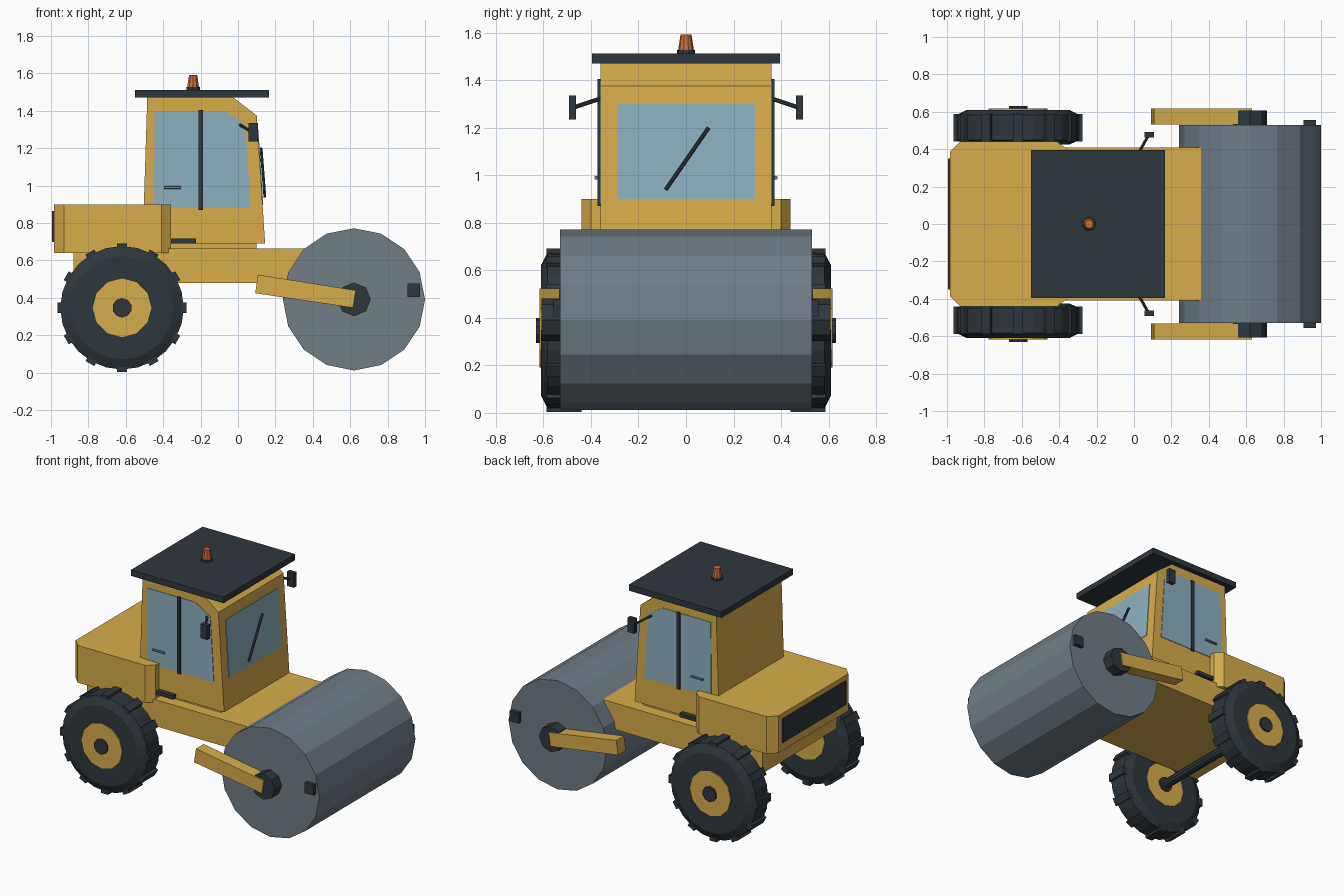
import bpy, bmesh, math
from mathutils import Vector, Matrix

cube = bpy.data.objects.get("Cube")
if cube:
    bpy.data.objects.remove(cube, do_unlink=True)


def material(name, rgb):
    m = bpy.data.materials.new(name)
    m.use_nodes = True
    m.diffuse_color = (*rgb, 1)
    m.node_tree.nodes["Principled BSDF"].inputs["Base Color"].default_value = (*rgb, 1)
    return m


YELLOW = material("yellow paint", (0.69, 0.42, 0.07))
DARK = material("dark rubber", (0.028, 0.038, 0.047))
STEEL = material("drum steel", (0.16, 0.205, 0.24))
GLASS = material("window glass", (0.27, 0.44, 0.53))
ORANGE = material("beacon orange", (0.60, 0.15, 0.04))


def finish(name, bm, mat):
    bmesh.ops.recalc_face_normals(bm, faces=bm.faces[:])
    mesh = bpy.data.meshes.new(name)
    bm.to_mesh(mesh)
    bm.free()
    mesh.materials.append(mat)
    obj = bpy.data.objects.new(name, mesh)
    bpy.context.collection.objects.link(obj)
    return obj


def add_prism(bm, points, low, high, axis="y"):
    """Extrude an xz profile along y, or an xy profile along z."""
    place = (lambda a, b, t: (a, t, b)) if axis == "y" else (lambda a, b, t: (a, b, t))
    face = bm.faces.new([bm.verts.new(place(a, b, low)) for a, b in points])
    moved = bmesh.ops.extrude_face_region(bm, geom=[face])["geom"]
    shift = Vector(place(0, 0, high - low))
    bmesh.ops.translate(bm, vec=shift, verts=[v for v in moved if isinstance(v, bmesh.types.BMVert)])


def prism(name, points, low, high, mat, axis="y"):
    bm = bmesh.new()
    add_prism(bm, points, low, high, axis)
    return finish(name, bm, mat)


def box(name, x, y, z, mat):
    return prism(name, [(x[0], z[0]), (x[1], z[0]), (x[1], z[1]), (x[0], z[1])], y[0], y[1], mat)


def rod(name, start, end, radius, mat, sides=8, tip=None):
    """Round bar or cone between two points."""
    a, b = Vector(start), Vector(end)
    bm = bmesh.new()
    turn = (b - a).to_track_quat("Z", "Y").to_matrix().to_4x4()
    bmesh.ops.create_cone(bm, cap_ends=True, segments=sides, radius1=radius,
                          radius2=radius if tip is None else tip, depth=(b - a).length,
                          matrix=Matrix.Translation((a + b) / 2) @ turn)
    return finish(name, bm, mat)


def span(side, a, b):
    return sorted((side * a, side * b))


def tyre(name, x, z, side):
    """Chamfered tyre turned about y, with a ring of tread lugs."""
    bm = bmesh.new()
    profile = [(0.425, 0.14), (0.425, 0.275), (0.45, 0.33), (0.582, 0.33), (0.61, 0.275), (0.61, 0.14)]
    verts = [bm.verts.new((r, y * side, 0)) for y, r in profile]
    edges = [bm.edges.new((verts[i], verts[(i + 1) % len(verts)])) for i in range(len(verts))]
    bmesh.ops.spin(bm, geom=verts + edges, cent=(0, 0, 0), axis=(0, 1, 0),
                   angle=math.tau, steps=24, use_merge=True)
    bmesh.ops.remove_doubles(bm, verts=bm.verts[:], dist=0.0005)
    for i in range(12):
        before = set(bm.verts)
        low, high = span(side, 0.44, 0.588)
        add_prism(bm, [(0.30, -0.027), (0.344, -0.027), (0.344, 0.027), (0.30, 0.027)], low, high)
        bmesh.ops.rotate(bm, verts=[v for v in bm.verts if v not in before],
                         matrix=Matrix.Rotation(i * math.tau / 12, 3, "Y"))
    bmesh.ops.translate(bm, vec=(x, 0, z), verts=bm.verts[:])
    return finish(name, bm, DARK)


# Main frame and engine hood with clipped corners
box("chassis", (-0.88, 0.42), (-0.41, 0.41), (0.48, 0.665), YELLOW)
half_hood = [(-0.985, 0.385), (-0.93, 0.44), (-0.41, 0.44), (-0.357, 0.40)]
prism("engine_hood", half_hood + [(x, -y) for x, y in reversed(half_hood)], 0.64, 0.90, YELLOW, "z")
box("rear_grille", (-0.995, -0.98), (-0.35, 0.35), (0.70, 0.865), DARK)

# Cab, roof and beacon
prism("cab", [(-0.51, 0.69), (0.145, 0.69), (0.10, 1.375), (-0.03, 1.475), (-0.485, 1.475)],
      -0.36, 0.36, YELLOW)
box("cab_mount", (-0.48, 0.10), (-0.33, 0.33), (0.66, 0.70), YELLOW)
box("roof", (-0.55, 0.165), (-0.395, 0.395), (1.47, 1.512), DARK)
rod("beacon_base", (-0.24, 0, 1.51), (-0.24, 0, 1.527), 0.038, DARK, 10)
rod("beacon_lamp", (-0.24, 0, 1.527), (-0.24, 0, 1.592), 0.033, ORANGE, 10, 0.023)


# Windscreen and wiper follow the sloped cab front
def front_x(z):
    return 0.145 - (z - 0.69) * 0.0657


prism("windscreen", [(front_x(z) + d, z) for z, d in ((0.90, -0.004), (0.90, 0.004), (1.30, 0.004), (1.30, -0.004))],
      -0.29, 0.29, GLASS)
rod("wiper", (front_x(0.94) + 0.015, -0.085, 0.94), (front_x(1.2) + 0.012, 0.095, 1.20), 0.008, DARK, 6)

# Steel drum
rod("drum", (0.62, -0.53, 0.392), (0.62, 0.53, 0.392), 0.38, STEEL, 16)

# Wheel axle
rod("rear_axle", (-0.62, -0.45, 0.347), (-0.62, 0.45, 0.347), 0.032, DARK, 10)

for side, label in ((1, "left"), (-1, "right")):
    # Door glass, post, handle and step
    prism("side_window_" + label, [(-0.45, 0.88), (0.068, 0.88), (0.04, 1.33), (-0.075, 1.40), (-0.445, 1.40)],
          *span(side, 0.356, 0.364), GLASS)
    box("door_post_" + label, (-0.211, -0.187), span(side, 0.355, 0.373), (0.87, 1.405), DARK)
    rod("door_handle_" + label, (-0.395, side * 0.378, 0.99), (-0.305, side * 0.378, 0.99), 0.009, STEEL, 6)
    box("cab_step_" + label, (-0.36, -0.225), span(side, 0.34, 0.395), (0.692, 0.718), DARK)

    # Mirror on a slanted stalk
    rod("mirror_stalk_" + label, (0.01, side * 0.355, 1.325), (0.078, side * 0.475, 1.285), 0.009, DARK, 6)
    box("mirror_" + label, (0.055, 0.107), span(side, 0.462, 0.493), (1.235, 1.335), DARK)

    # Drum yoke, bearing and side block
    prism("drum_arm_" + label, [(0.092, 0.425), (0.615, 0.347), (0.63, 0.44), (0.107, 0.524)],
          *span(side, 0.532, 0.617), YELLOW)
    rod("drum_bearing_" + label, (0.62, side * 0.52, 0.392), (0.62, side * 0.608, 0.392), 0.09, DARK, 8)
    box("drum_block_" + label, (0.905, 0.972), span(side, 0.52, 0.557), (0.405, 0.478), DARK)

    # Rear wheel
    tyre("rear_tyre_" + label, -0.62, 0.347, side)
    rod("wheel_hub_" + label, (-0.62, side * 0.42, 0.347), (-0.62, side * 0.617, 0.347), 0.157, YELLOW, 12)
    rod("hub_cap_" + label, (-0.62, side * 0.405, 0.347), (-0.62, side * 0.632, 0.347), 0.052, DARK, 10)
